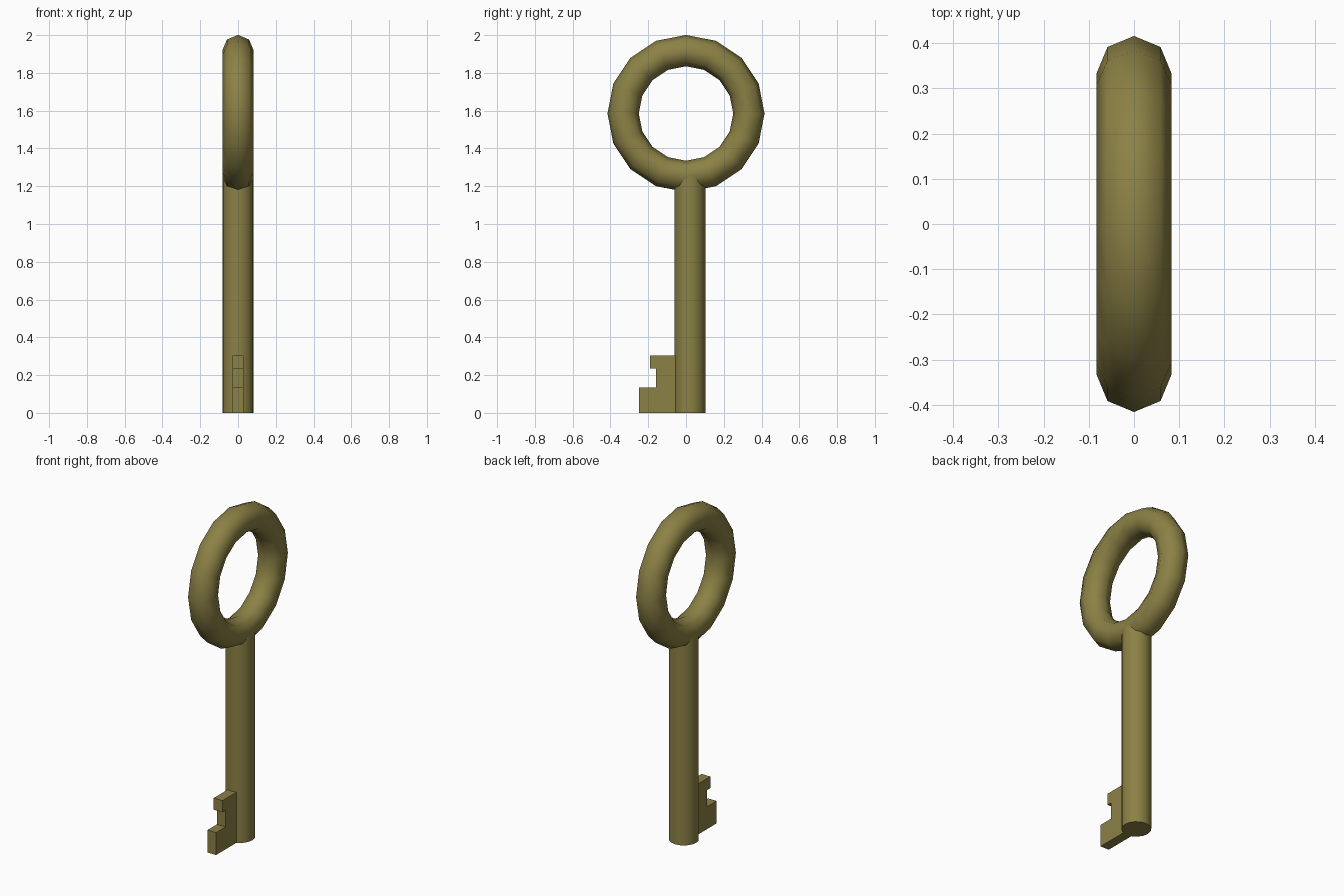
import bpy, bmesh, math

if "Cube" in bpy.data.objects:
    bpy.data.objects.remove(bpy.data.objects["Cube"])

brass = bpy.data.materials.new("brass")
brass.diffuse_color = (0.26, 0.22, 0.06, 1)
brass.use_nodes = True
brass.node_tree.nodes["Principled BSDF"].inputs["Base Color"].default_value = brass.diffuse_color


def finish(ob, name, angle):
    ob.name = name
    ob.data.materials.append(brass)
    bpy.ops.object.select_all(action='DESELECT')
    ob.select_set(True)
    bpy.context.view_layer.objects.active = ob
    bpy.ops.object.shade_smooth_by_angle(angle=math.radians(angle))


# Ring handle standing in the YZ plane
bpy.ops.mesh.primitive_torus_add(major_segments=16, minor_segments=8,
                                 major_radius=0.333, minor_radius=0.083,
                                 location=(0, 0, 1.585), rotation=(0, math.pi / 2, 0))
finish(bpy.context.object, "ring_handle", 60)

# Round shaft, its top buried in the ring
bpy.ops.mesh.primitive_cylinder_add(vertices=16, radius=0.082, depth=1.255,
                                    location=(0, 0.02, 1.255 / 2))
finish(bpy.context.object, "shaft", 50)

# Notched bit: side profile (y, z) extruded across x
profile = [(0.0, 0.0), (0.0, 0.305), (-0.19, 0.305), (-0.19, 0.235),
           (-0.16, 0.235), (-0.16, 0.135), (-0.25, 0.135), (-0.25, 0.0)]
half = 0.029
bm = bmesh.new()
face = bm.faces.new([bm.verts.new((-half, y, z)) for y, z in profile])
ext = bmesh.ops.extrude_face_region(bm, geom=[face])
bmesh.ops.translate(bm, vec=(2 * half, 0, 0),
                    verts=[g for g in ext["geom"] if isinstance(g, bmesh.types.BMVert)])
bmesh.ops.recalc_face_normals(bm, faces=bm.faces)
mesh = bpy.data.meshes.new("bit")
bm.to_mesh(mesh)
bm.free()
bit = bpy.data.objects.new("bit", mesh)
bpy.context.collection.objects.link(bit)
finish(bit, "bit", 30)
